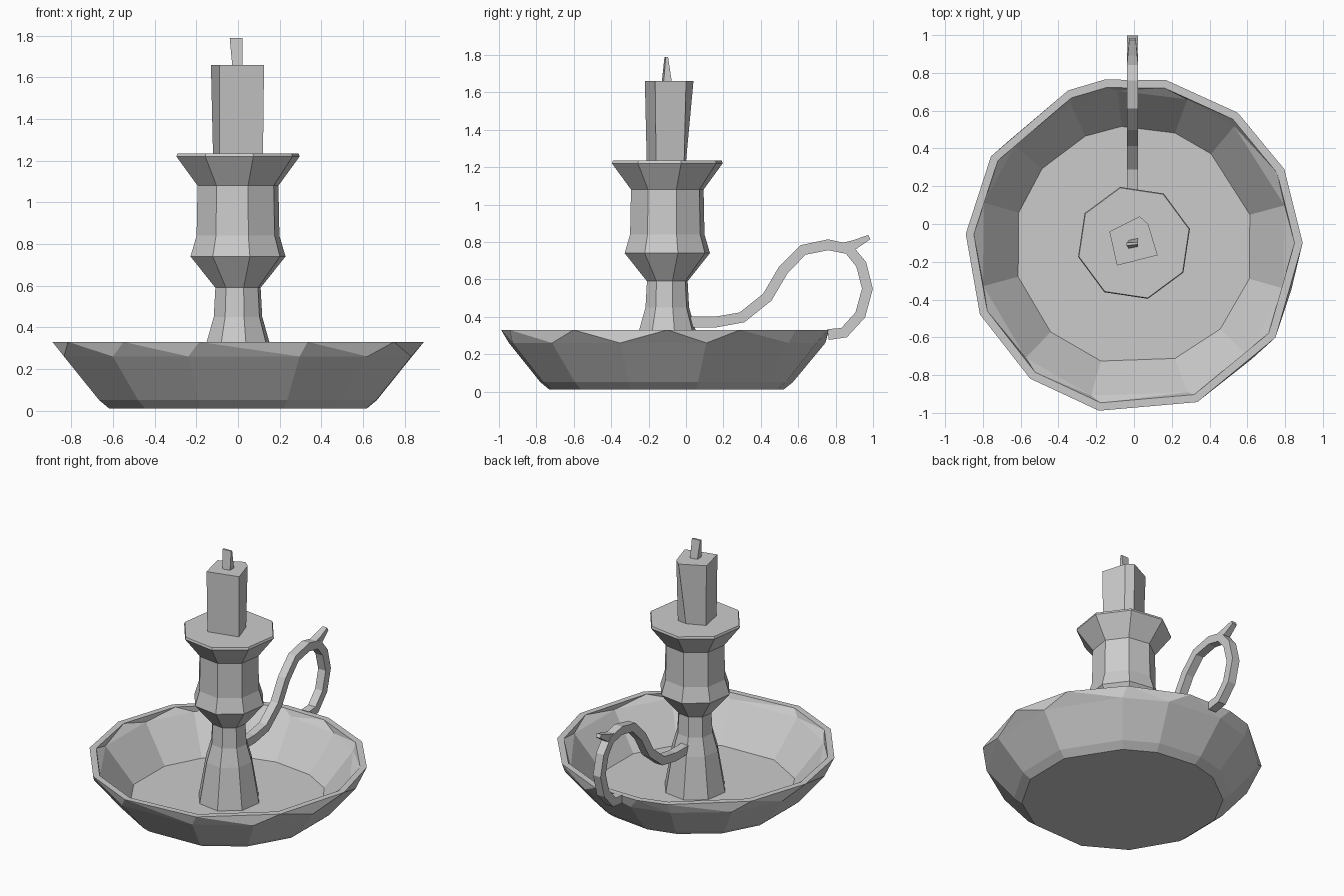
import bpy, bmesh
from math import radians, cos, sin
from mathutils import Vector

if "Cube" in bpy.data.objects:
    bpy.data.objects.remove(bpy.data.objects["Cube"])


def finish(name, bm):
    bmesh.ops.recalc_face_normals(bm, faces=bm.faces[:])
    mesh = bpy.data.meshes.new(name)
    bm.to_mesh(mesh)
    bm.free()
    obj = bpy.data.objects.new(name, mesh)
    bpy.context.collection.objects.link(obj)
    return obj


def ring(bm, angles, r, z, cy):
    return [bm.verts.new((r * cos(radians(a)), cy + r * sin(radians(a)), z)) for a in angles]


def bridge(bm, a, b):
    n = len(a)
    for i in range(n):
        j = (i + 1) % n
        bm.faces.new((a[i], a[j], b[j], b[i]))


def zigzag(bm, a, b):
    # triangle strip between rings whose corners are staggered
    n = len(a)
    for i in range(n):
        j = (i + 1) % n
        bm.faces.new((a[i], a[j], b[i]))
        bm.faces.new((a[j], b[j], b[i]))


def loft(name, rings):
    bm = bmesh.new()
    loops = [[bm.verts.new(p) for p in r] for r in rings]
    for a, b in zip(loops, loops[1:]):
        bridge(bm, a, b)
    bm.faces.new(loops[0])
    bm.faces.new(loops[-1])
    return finish(name, bm)


# Dish: uneven 13-sided hand-cut bowl with a staggered rim
RIM = [1, 27, 52, 79, 100, 113, 148, 176, 204, 232, 258, 292, 327]
WALL = [15, 50, 70, 96, 114, 140, 164, 195, 226, 254, 290, 316, 344]
CY = -0.115
bm = bmesh.new()
base = ring(bm, WALL, 0.64, 0.01, CY)
chamfer = ring(bm, WALL, 0.69, 0.05, CY)
shoulder = ring(bm, WALL, 0.865, 0.26, CY)
rim_out = ring(bm, RIM, 0.893, 0.33, CY)
rim_in = ring(bm, RIM, 0.85, 0.33, CY)
wall_in = ring(bm, WALL, 0.825, 0.29, CY)
floor = ring(bm, WALL, 0.635, 0.05, CY)
bm.faces.new(base)
bridge(bm, base, chamfer)
bridge(bm, chamfer, shoulder)
zigzag(bm, rim_out, shoulder)
bridge(bm, rim_out, rim_in)
zigzag(bm, rim_in, wall_in)
bridge(bm, wall_in, floor)
bm.faces.new(floor)
finish("dish", bm)

# Stem and candle cup: eight-sided turned profile (radius, height)
profile = [(0.205, 0.045), (0.155, 0.33), (0.12, 0.45), (0.112, 0.59), (0.235, 0.74),
           (0.205, 0.84), (0.20, 1.08), (0.305, 1.22), (0.30, 1.235)]
loft("stem_and_cup", [
    [(r * cos(radians(14 + 45 * k)), -0.1 + r * sin(radians(14 + 45 * k)), z) for k in range(8)]
    for r, z in profile])

# Candle: crooked five-sided block
low = [(-0.12, -0.05), (0.0, 0.0), (0.07, -0.01), (0.12, -0.16), (-0.09, -0.21)]
high = [(-0.13, -0.04), (0.03, 0.04), (0.075, 0.0), (0.125, -0.165), (-0.09, -0.22)]
loft("candle", [[(x, y, 1.23) for x, y in low], [(x, y, 1.66) for x, y in high]])

# Wick: wedge that widens sideways and thins front to back
loft("wick", [
    [(-0.027, -0.13, 1.65), (0.022, -0.12, 1.65), (0.022, -0.075, 1.65), (-0.027, -0.085, 1.65)],
    [(-0.04, -0.115, 1.79), (0.022, -0.108, 1.79), (0.022, -0.096, 1.79), (-0.04, -0.1, 1.79)]])


def strap(name, path, widths, thick):
    # flat-sided bar swept along a (y, z) path in the handle plane
    pts = [Vector(p) for p in path]
    rings = []
    for i, p in enumerate(pts):
        t = (pts[min(i + 1, len(pts) - 1)] - pts[max(i - 1, 0)]).normalized()
        n = Vector((-t.y, t.x)) * thick[i] / 2
        a, b, w = p + n, p - n, widths[i] / 2
        c = -0.008
        rings.append([(c - w, *a), (c + w, *a), (c + w, *b), (c - w, *b)])
    return loft(name, rings)


# Handle: S curve from the stem, looping back to the rim
curve = [(-0.03, 0.372), (0.16, 0.372), (0.30, 0.397), (0.435, 0.505), (0.52, 0.65),
         (0.625, 0.757), (0.76, 0.785), (0.87, 0.762), (0.937, 0.68), (0.97, 0.55),
         (0.932, 0.41), (0.845, 0.315), (0.76, 0.305)]
strap("handle", curve, [0.058] * 13, [0.058] * 13)

# Thumb spur on top of the handle
strap("thumb_spur", [(0.82, 0.765), (0.90, 0.785), (0.98, 0.826)],
      [0.056, 0.05, 0.035], [0.05, 0.05, 0.026])
